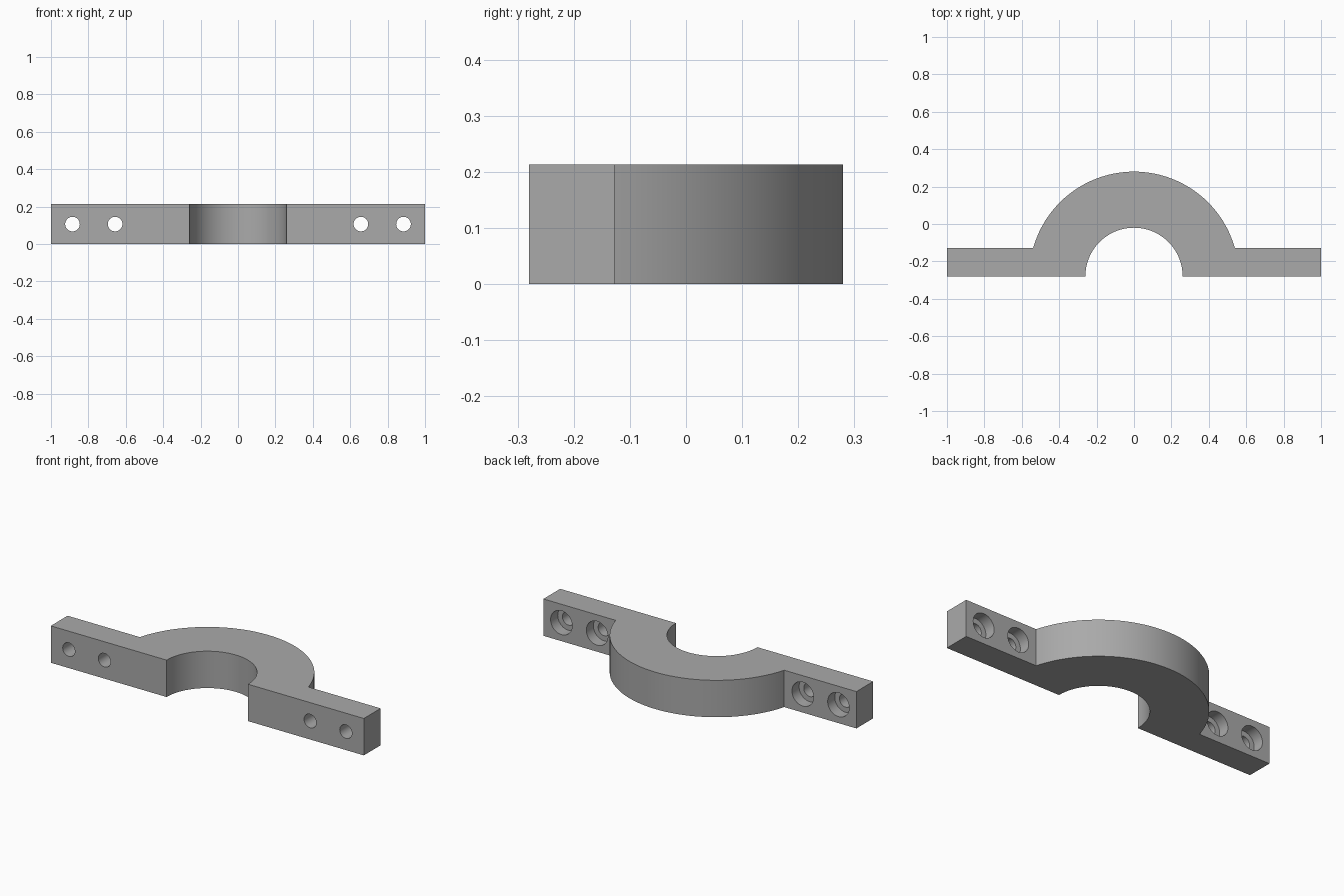
import bpy, bmesh, math
from mathutils import Matrix

if "Cube" in bpy.data.objects:
    bpy.data.objects.remove(bpy.data.objects["Cube"], do_unlink=True)

HEIGHT = 0.213
FRONT, FLANGE_BACK = -0.28, -0.127
INNER_R, OUTER_R = 0.26, 0.56
HOLE_XS = (0.657, 0.885)
HOLE_R, BORE_R, BORE_DEPTH = 0.039, 0.069, 0.065

grey = bpy.data.materials.new("plain grey")
grey.use_nodes = True
colour = (0.4, 0.4, 0.4, 1)
grey.diffuse_color = colour
grey.node_tree.nodes["Principled BSDF"].inputs["Base Color"].default_value = colour


def arc(radius, start, end, steps):
    """Points on an arc about the clamp axis."""
    angles = [start + (end - start) * i / steps for i in range(steps + 1)]
    return [(radius * math.cos(a), FRONT + radius * math.sin(a)) for a in angles]


def mesh_object(name, bm):
    bmesh.ops.recalc_face_normals(bm, faces=bm.faces)
    mesh = bpy.data.meshes.new(name)
    bm.to_mesh(mesh)
    bm.free()
    obj = bpy.data.objects.new(name, mesh)
    bpy.context.collection.objects.link(obj)
    return obj


# Clamp body: half ring with a flange on each side, extruded upward
meet = math.asin((FLANGE_BACK - FRONT) / OUTER_R)
outline = [(1, FRONT), (1, FLANGE_BACK)]
outline += arc(OUTER_R, meet, math.pi - meet, 64)
outline += [(-1, FLANGE_BACK), (-1, FRONT)]
outline += arc(INNER_R, math.pi, 0, 64)
bm = bmesh.new()
base = bm.faces.new([bm.verts.new((x, y, 0)) for x, y in outline])
top = bmesh.ops.extrude_face_region(bm, geom=[base])["geom"]
bmesh.ops.translate(bm, vec=(0, 0, HEIGHT),
                    verts=[v for v in top if isinstance(v, bmesh.types.BMVert)])
body = mesh_object("clamp_half", bm)
body.data.materials.append(grey)


def hole_cutter(name, radius, y_start, y_end):
    """Four cylinders along y, one per bolt hole."""
    bm = bmesh.new()
    for x in [side * hx for side in (-1, 1) for hx in HOLE_XS]:
        place = (Matrix.Translation((x, (y_start + y_end) / 2, HEIGHT / 2))
                 @ Matrix.Rotation(math.pi / 2, 4, "X"))
        bmesh.ops.create_cone(bm, cap_ends=True, segments=48, radius1=radius,
                              radius2=radius, depth=y_end - y_start, matrix=place)
    cutter = mesh_object(name, bm)
    cutter.data.materials.append(grey)
    cutter.hide_render = True
    return cutter


# Bolt holes through the flanges, counterbored from the back
cutters = [
    hole_cutter("bolt_hole_cutter", HOLE_R, FRONT - 0.05, FLANGE_BACK + 0.02),
    hole_cutter("counterbore_cutter", BORE_R, FLANGE_BACK - BORE_DEPTH, FLANGE_BACK + 0.02),
]
bpy.context.view_layer.objects.active = body
body.select_set(True)
for cutter in cutters:
    cut = body.modifiers.new(cutter.name, "BOOLEAN")
    cut.operation = "DIFFERENCE"
    cut.solver = "EXACT"
    cut.object = cutter
    bpy.ops.object.modifier_apply(modifier=cut.name)
    bpy.data.objects.remove(cutter, do_unlink=True)

bpy.ops.object.shade_smooth_by_angle(angle=math.radians(30))
